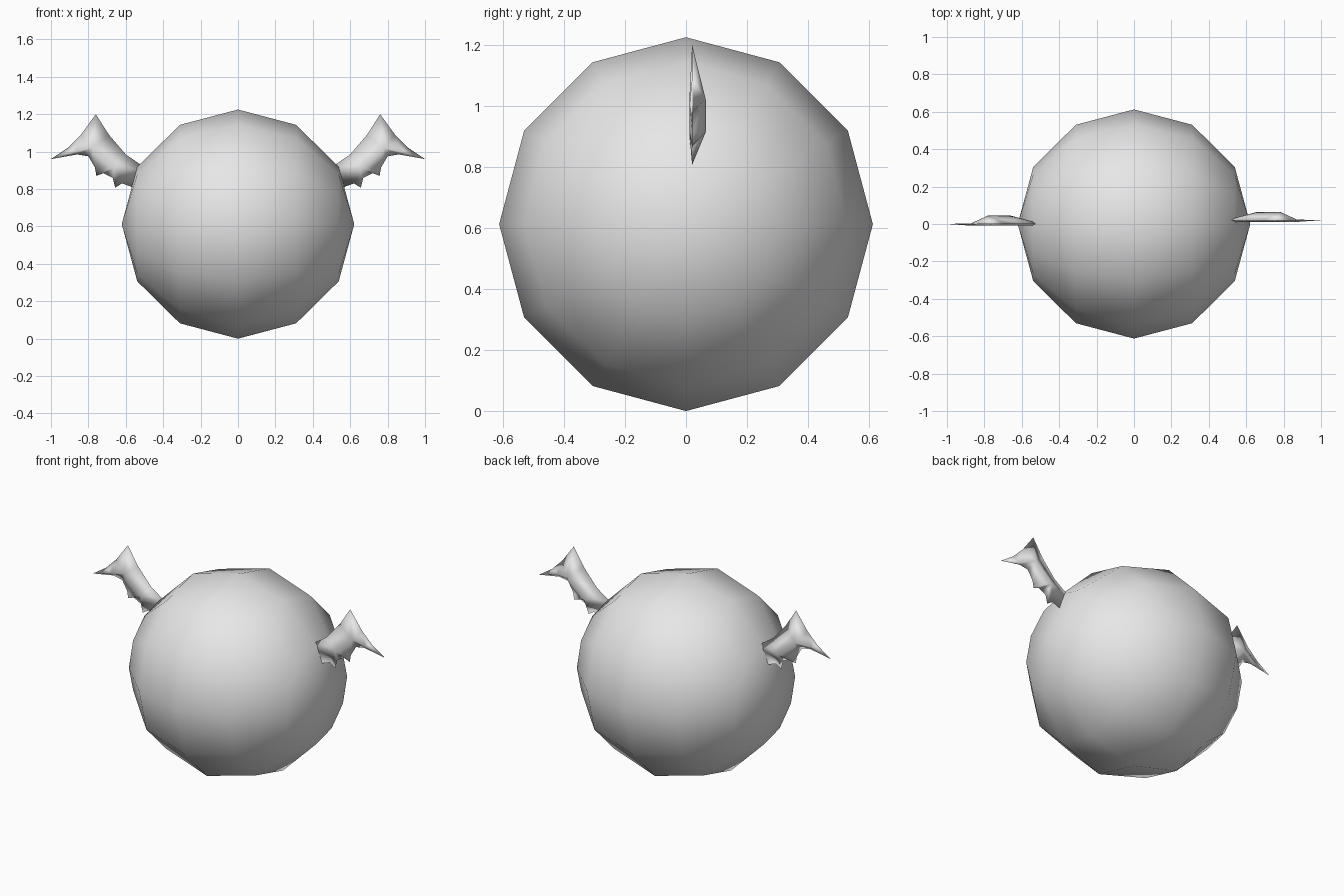
import bpy
import bmesh
from math import radians
from mathutils import Matrix

if "Cube" in bpy.data.objects:
    bpy.data.objects.remove(bpy.data.objects["Cube"], do_unlink=True)

grey = bpy.data.materials.new("plain_grey")
grey.use_nodes = True
GREY = (0.8, 0.8, 0.8, 1)
grey.diffuse_color = GREY
grey.node_tree.nodes["Principled BSDF"].inputs["Base Color"].default_value = GREY


def finish(name, bm):
    bmesh.ops.recalc_face_normals(bm, faces=bm.faces)
    for face in bm.faces:
        face.smooth = True
    mesh = bpy.data.meshes.new(name)
    bm.to_mesh(mesh)
    bm.free()
    mesh.materials.append(grey)
    obj = bpy.data.objects.new(name, mesh)
    bpy.context.collection.objects.link(obj)
    return obj


# Round body: coarse ball with its poles pointing sideways
R = 0.6125
bm = bmesh.new()
bmesh.ops.create_uvsphere(bm, u_segments=12, v_segments=6, radius=R)
bmesh.ops.rotate(bm, verts=bm.verts, matrix=Matrix.Rotation(radians(90), 3, 'Y'))
bmesh.ops.scale(bm, verts=bm.verts, vec=(1.015, 1, 1))
bmesh.ops.translate(bm, verts=bm.verts, vec=(0, 0, R))
finish("body", bm)

# Wing outline: x, z and the ridge point each corner joins to
OUTLINE = [
    (.52, .93, 0), (.60, .985, 1), (.69, 1.09, 2), (.76, 1.2, 2),
    (.84, 1.09, 2), (.91, 1.02, 3), (1.0, .96, 3), (.86, .985, 3),
    (.80, .975, 2), (.765, .915, 2), (.757, .87, 1), (.72, .885, 1),
    (.67, .86, 1), (.657, .807, 1), (.62, .83, 1), (.565, .81, 0),
]
# Wing ridge: x, z and how far the back bulges
RIDGE = [(.53, .90, .03), (.66, .915, .065), (.78, 1.02, .065), (.87, 1.0, .024)]


def wing(name, side, shift):
    bm = bmesh.new()
    rim = [bm.verts.new((side * x, .02 + shift, z)) for x, z, _ in OUTLINE]
    back = [bm.verts.new((side * x, y + shift, z)) for x, z, y in RIDGE]
    front = [bm.verts.new((side * x, .011 + shift, z)) for x, z, _ in RIDGE]
    for ridge in (back, front):
        for i, a in enumerate(rim):
            j = (i + 1) % len(rim)
            p, q = ridge[OUTLINE[i][2]], ridge[OUTLINE[j][2]]
            bm.faces.new((a, rim[j], q))
            if p != q:
                bm.faces.new((a, q, p))
    return finish(name, bm)


wing("left_wing", 1, 0)
wing("right_wing", -1, -.02)
